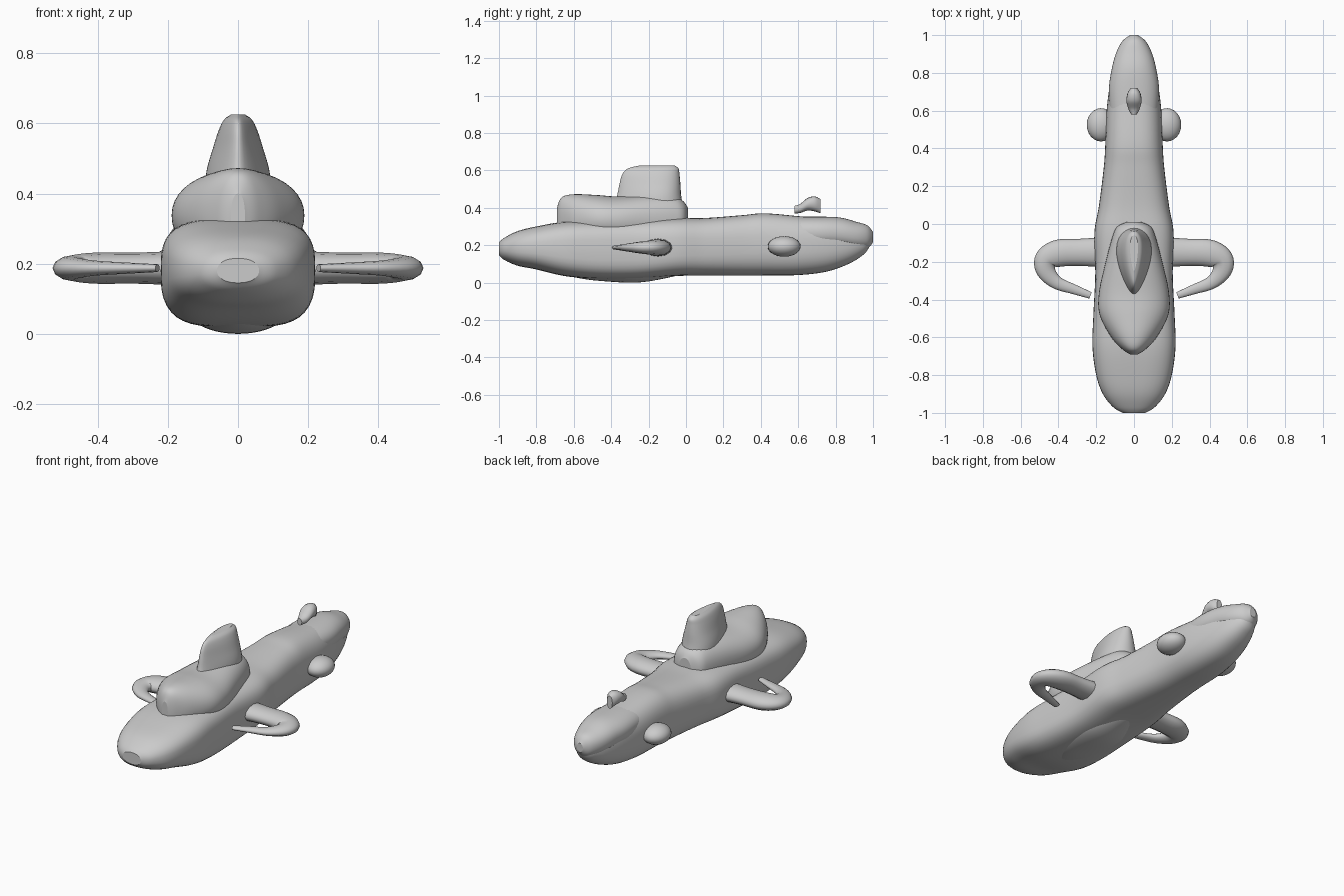
import bpy, bmesh
from math import cos, sin, pi


def smooth_sections(rows, steps=6):
    """Catmull-Rom interpolation through rows of numbers."""
    out = []
    for i in range(len(rows) - 1):
        a, b = rows[max(i - 1, 0)], rows[i]
        c, d = rows[i + 1], rows[min(i + 2, len(rows) - 1)]
        for k in range(steps):
            t = k / steps
            out.append([0.5 * (2 * q + (r - p) * t + (2 * p - 5 * q + 4 * r - s) * t * t
                               + (3 * q - p - 3 * r + s) * t ** 3)
                        for p, q, r, s in zip(a, b, c, d)])
    out.append(list(rows[-1]))
    return out


def loft(name, rings):
    bm = bmesh.new()
    rows = [[bm.verts.new(p) for p in ring] for ring in rings]
    n = len(rows[0])
    for a, b in zip(rows, rows[1:]):
        for i in range(n):
            j = (i + 1) % n
            bm.faces.new((a[i], a[j], b[j], b[i]))
    bm.faces.new(rows[0])
    bm.faces.new(rows[-1])
    bmesh.ops.recalc_face_normals(bm, faces=bm.faces[:])
    me = bpy.data.meshes.new(name)
    bm.to_mesh(me)
    bm.free()
    for p in me.polygons:
        p.use_smooth = len(p.vertices) == 4
    ob = bpy.data.objects.new(name, me)
    bpy.context.collection.objects.link(ob)
    return ob


def power(v, e):
    return abs(v) ** (2 / e) * (1 if v >= 0 else -1)


def body(name, rows, n=40):
    """Rows along y: y, half width, bottom, top, squareness."""
    rings = []
    for y, w, lo, hi, e in smooth_sections(rows):
        angs = [2 * pi * i / n for i in range(n)]
        rings.append([(w * power(cos(a), e), y,
                       (lo + hi) / 2 + (hi - lo) / 2 * power(sin(a), e)) for a in angs])
    return loft(name, rings)


def upright(name, rows, taper, n=32):
    """Rows along z: z, front y, back y, half width; narrower towards the front."""
    rings = []
    for z, f, b, w in smooth_sections(rows):
        angs = [2 * pi * i / n for i in range(n)]
        rings.append([(w * cos(a) * (1 + taper * sin(a)),
                       (f + b) / 2 + (b - f) / 2 * sin(a), z) for a in angs])
    return loft(name, rings)


# Main hull, bow to stern
body("hull", [
    (-1.00, 0.06, 0.145, 0.215, 2.2), (-0.97, 0.11, 0.12, 0.24, 2.3),
    (-0.90, 0.165, 0.09, 0.275, 2.5), (-0.80, 0.20, 0.07, 0.30, 2.8),
    (-0.65, 0.22, 0.035, 0.325, 3.2), (-0.48, 0.215, 0.02, 0.33, 3.5),
    (-0.26, 0.205, 0.02, 0.335, 3.5), (-0.05, 0.21, 0.035, 0.345, 3.2),
    (0.10, 0.185, 0.037, 0.345, 3.0), (0.30, 0.16, 0.037, 0.36, 2.8),
    (0.42, 0.152, 0.038, 0.37, 2.7), (0.60, 0.145, 0.04, 0.355, 2.6),
    (0.75, 0.125, 0.058, 0.34, 2.5), (0.87, 0.095, 0.10, 0.31, 2.4),
    (0.95, 0.06, 0.15, 0.28, 2.2), (0.98, 0.03, 0.19, 0.25, 2.0)])

# Rounded upper tail overhanging the stern
body("upper_tail", [
    (0.50, 0.12, 0.18, 0.35, 2.3), (0.70, 0.133, 0.18, 0.352, 2.3),
    (0.82, 0.118, 0.178, 0.348, 2.2), (0.91, 0.093, 0.175, 0.325, 2.2),
    (0.97, 0.06, 0.183, 0.305, 2.1), (1.00, 0.02, 0.215, 0.27, 2.0)])

# Shallow central keel swelling under the front half
body("belly_keel", [
    (-0.72, 0.03, 0.06, 0.14, 2), (-0.58, 0.10, 0.025, 0.14, 2),
    (-0.45, 0.14, 0.008, 0.14, 2), (-0.26, 0.14, 0.0, 0.14, 2),
    (-0.10, 0.10, 0.025, 0.14, 2), (0.0, 0.05, 0.05, 0.14, 2)])

# Lower tower and the fin-like sail above it
body("lower_tower", [
    (-0.69, 0.02, 0.27, 0.40, 2.2), (-0.665, 0.06, 0.23, 0.455, 2.2),
    (-0.60, 0.12, 0.21, 0.472, 2.1), (-0.48, 0.182, 0.21, 0.468, 2.1),
    (-0.36, 0.185, 0.21, 0.46, 2.2), (-0.20, 0.15, 0.21, 0.468, 2.3),
    (-0.07, 0.115, 0.21, 0.465, 2.3), (-0.015, 0.09, 0.23, 0.435, 2.3),
    (0.01, 0.04, 0.27, 0.40, 2.1)])
upright("sail", [
    (0.38, -0.40, -0.01, 0.09), (0.46, -0.37, -0.025, 0.085),
    (0.53, -0.355, -0.03, 0.067), (0.58, -0.34, -0.035, 0.052),
    (0.61, -0.31, -0.04, 0.038), (0.625, -0.25, -0.06, 0.02)], 0.4)

# Small crest hovering over the rear deck
body("rear_crest", [
    (0.58, 0.015, 0.37, 0.41, 2), (0.61, 0.03, 0.372, 0.42, 2.2),
    (0.65, 0.04, 0.385, 0.452, 2.2), (0.69, 0.035, 0.38, 0.46, 2.2),
    (0.72, 0.018, 0.37, 0.445, 2.2)], 16)

# Hooked side planes and rear pods on both sides
hook = smooth_sections([
    (0.10, -0.15, 0.085), (0.28, -0.15, 0.072), (0.40, -0.155, 0.072),
    (0.465, -0.19, 0.062), (0.465, -0.25, 0.05), (0.41, -0.31, 0.035),
    (0.32, -0.345, 0.026), (0.23, -0.378, 0.018)], 5)
for side, s in (("right", 1), ("left", -1)):
    cu = bpy.data.curves.new(side + "_plane", "CURVE")
    cu.dimensions = "3D"
    cu.bevel_depth = 1
    cu.bevel_resolution = 4
    cu.use_fill_caps = True
    sp = cu.splines.new("POLY")
    sp.points.add(len(hook) - 1)
    for p, (x, y, r) in zip(sp.points, hook):
        p.co = (s * x, y, 0, 1)
        p.radius = r
    sp.use_smooth = True
    plane = bpy.data.objects.new(side + "_plane", cu)
    plane.location.z = 0.187
    plane.scale.z = 0.62
    bpy.context.collection.objects.link(plane)

    bpy.ops.mesh.primitive_uv_sphere_add(segments=24, ring_count=14, radius=1,
                                         location=(s * 0.175, 0.525, 0.193))
    pod = bpy.context.object
    pod.name = side + "_rear_pod"
    pod.scale = (0.075, 0.088, 0.055)
    bpy.ops.object.shade_smooth()
